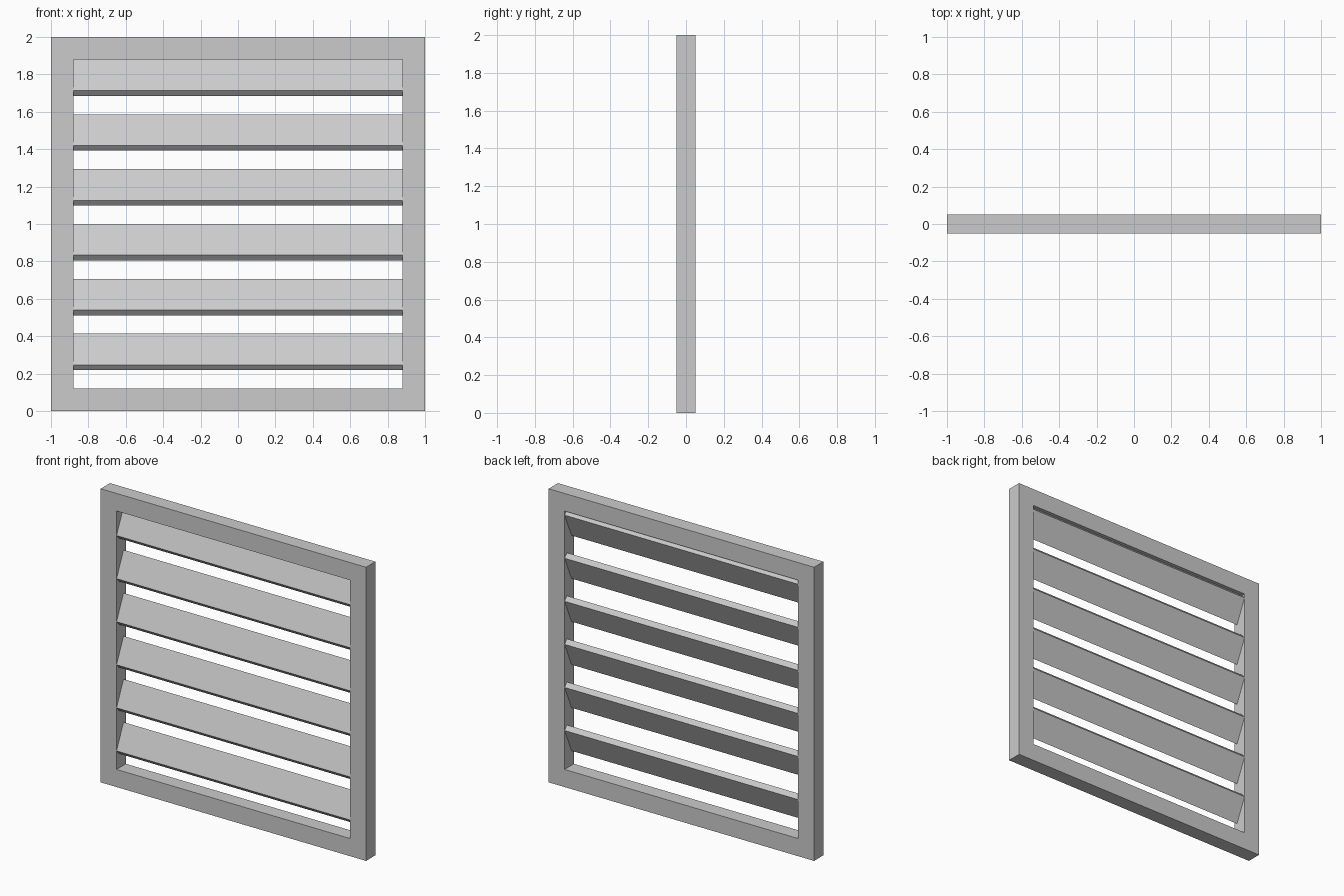
import bpy, bmesh

if "Cube" in bpy.data.objects:
    bpy.data.objects.remove(bpy.data.objects["Cube"])

OUT, INN, HALF_D = 1.0, 0.88, 0.05
SLATS = 6
PITCH = 2 * INN / SLATS


def make_object(name, bm):
    bmesh.ops.recalc_face_normals(bm, faces=bm.faces)
    mesh = bpy.data.meshes.new(name)
    bm.to_mesh(mesh)
    bm.free()
    obj = bpy.data.objects.new(name, mesh)
    bpy.context.collection.objects.link(obj)
    return obj


# Square frame: flat ring extruded through its depth
bm = bmesh.new()
corners = [(-1, -1), (1, -1), (1, 1), (-1, 1)]
outer, inner = [[bm.verts.new((x * r, -HALF_D, 1 + z * r)) for x, z in corners]
                for r in (OUT, INN)]
ring = [bm.faces.new((outer[i], outer[(i + 1) % 4], inner[(i + 1) % 4], inner[i]))
        for i in range(4)]
ext = bmesh.ops.extrude_face_region(bm, geom=ring, use_keep_orig=True)
bmesh.ops.translate(bm, vec=(0, 2 * HALF_D, 0),
                    verts=[v for v in ext["geom"] if isinstance(v, bmesh.types.BMVert)])
make_object("frame", bm)

# Slanted slats: (y, z below the top edge) section, low edge at the front
section = [(-0.05, -0.167), (-0.025, -0.195), (0.05, -0.028), (0.025, 0.0)]
for i in range(SLATS):
    top = 1 + INN - i * PITCH
    bm = bmesh.new()
    face = bm.faces.new([bm.verts.new((-INN, y, top + z)) for y, z in section])
    ext = bmesh.ops.extrude_face_region(bm, geom=[face], use_keep_orig=True)
    bmesh.ops.translate(bm, vec=(2 * INN, 0, 0),
                        verts=[v for v in ext["geom"] if isinstance(v, bmesh.types.BMVert)])
    make_object(f"slat_{i + 1}", bm)
